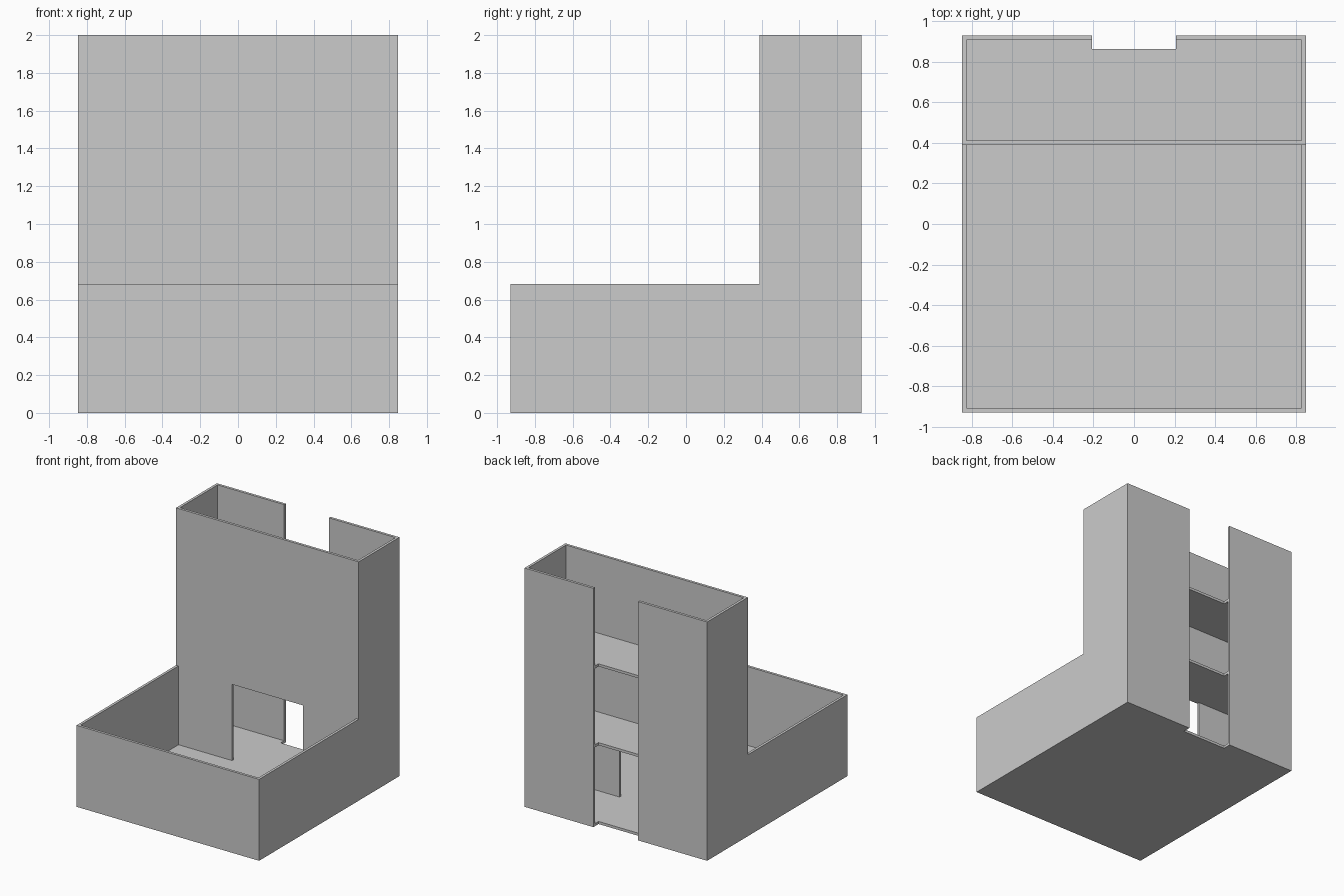
import bpy, bmesh

if "Cube" in bpy.data.objects:
    bpy.data.objects.remove(bpy.data.objects["Cube"])

X, Y = 0.846, 0.929        # half width, half depth
T = 0.022                  # wall and floor thickness
STOREY = 0.66              # floor to floor height
YARD_TOP = STOREY + T
TOP = 2.0
TOWER_Y = 0.389            # front face of the tower


def prism(name, profile):
    """Extrude a (y, z) profile across the full width."""
    bm = bmesh.new()
    face = bm.faces.new([bm.verts.new((-X, y, z)) for y, z in profile])
    ext = bmesh.ops.extrude_face_region(bm, geom=[face])
    verts = [g for g in ext["geom"] if isinstance(g, bmesh.types.BMVert)]
    bmesh.ops.translate(bm, verts=verts, vec=(2 * X, 0, 0))
    bmesh.ops.recalc_face_normals(bm, faces=bm.faces[:])
    me = bpy.data.meshes.new(name)
    bm.to_mesh(me)
    bm.free()
    ob = bpy.data.objects.new(name, me)
    bpy.context.collection.objects.link(ob)
    return ob


def cut(target, half_x, y0, y1, z0, z1):
    """Subtract a box centred on x = 0."""
    bpy.ops.mesh.primitive_cube_add(size=1, location=(0, (y0 + y1) / 2, (z0 + z1) / 2))
    box = bpy.context.object
    box.scale = (2 * half_x, y1 - y0, z1 - z0)
    bpy.context.view_layer.update()
    mod = target.modifiers.new("cut", 'BOOLEAN')
    mod.operation = 'DIFFERENCE'
    mod.solver = 'EXACT'
    mod.object = box
    bpy.context.view_layer.objects.active = target
    bpy.ops.object.modifier_apply(modifier=mod.name)
    bpy.data.objects.remove(box, do_unlink=True)


# L-shaped block: low courtyard in front, tall tower behind
shell = prism("building_shell", [(-Y, 0), (Y, 0), (Y, TOP), (TOWER_Y, TOP),
                                 (TOWER_Y, YARD_TOP), (-Y, YARD_TOP)])

# open courtyard
cut(shell, X - T, -Y + T, TOWER_Y, T, YARD_TOP + 0.2)

# three storeys, the top one open to the sky
for i in range(3):
    ceiling = (i + 1) * STOREY if i < 2 else TOP + 0.2
    cut(shell, X - T, TOWER_Y + T, Y - T, i * STOREY + T, ceiling)

# doorway from courtyard into the tower
cut(shell, 0.328, TOWER_Y - 0.1, TOWER_Y + T + 0.1, T, STOREY)

# full-height slot in the back wall, notching every floor
cut(shell, 0.208, 0.861, Y + 0.2, -0.2, TOP + 0.2)
